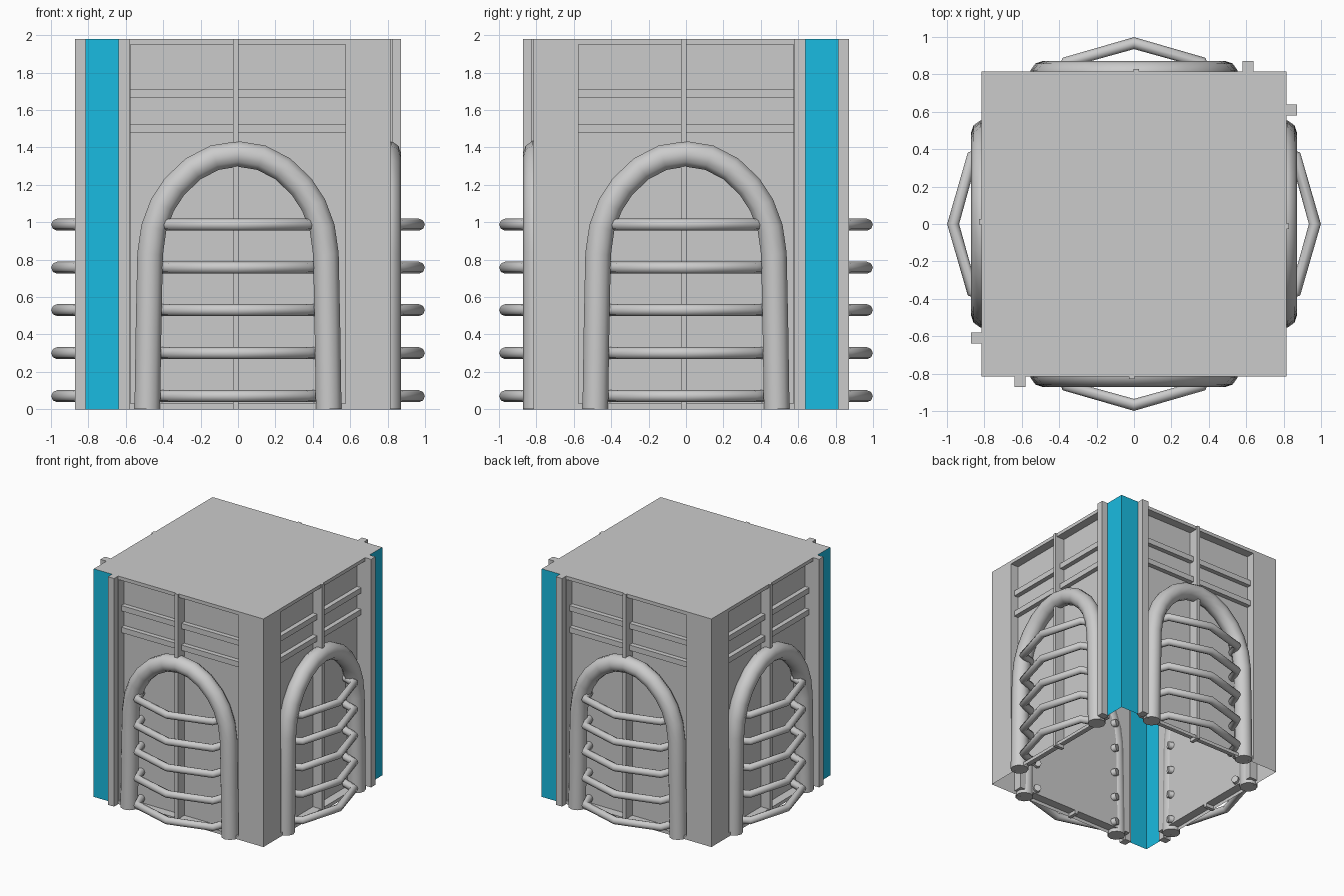
import bpy, bmesh, math

if "Cube" in bpy.data.objects:
    bpy.data.objects.remove(bpy.data.objects["Cube"])

H = 0.815      # half width of the block
TOP = 1.98     # height
R = 0.575      # half width of the recessed panel
D = 0.74       # distance of the recessed panel from the centre
Z0, Z1 = 0.03, 1.95
C = 0.64       # inner edge of the coloured corner

cyan = bpy.data.materials.new("cyan")
cyan.diffuse_color = (0.01, 0.5, 0.75, 1)
cyan.use_nodes = True
cyan.node_tree.nodes["Principled BSDF"].inputs["Base Color"].default_value = cyan.diffuse_color


def mesh_object(name, quads, mat=None):
    bm = bmesh.new()
    for q in quads:
        bm.faces.new([bm.verts.new(p) for p in q])
    bmesh.ops.remove_doubles(bm, verts=bm.verts, dist=1e-4)
    me = bpy.data.meshes.new(name)
    bm.to_mesh(me)
    bm.free()
    if mat:
        me.materials.append(mat)
    return me


def box(name, x0, x1, y0, y1, z0, z1):
    bm = bmesh.new()
    bmesh.ops.create_cube(bm, size=1)
    for v in bm.verts:
        v.co = ((x0 + x1) / 2 + v.co.x * (x1 - x0),
                (y0 + y1) / 2 + v.co.y * (y1 - y0),
                (z0 + z1) / 2 + v.co.z * (z1 - z0))
    me = bpy.data.meshes.new(name)
    bm.to_mesh(me)
    bm.free()
    return me


def tube(name, paths, radius, res):
    cu = bpy.data.curves.new(name, 'CURVE')
    cu.dimensions = '3D'
    cu.bevel_depth = radius
    cu.bevel_resolution = res
    cu.use_fill_caps = True
    for path in paths:
        sp = cu.splines.new('POLY')
        sp.points.add(len(path) - 1)
        for p, co in zip(sp.points, path):
            p.co = (*co, 1)
        sp.use_smooth = True
    ob = bpy.data.objects.new(name, cu)
    bpy.context.collection.objects.link(ob)
    me = bpy.data.meshes.new_from_object(ob.evaluated_get(bpy.context.evaluated_depsgraph_get()))
    bpy.data.objects.remove(ob)
    return me


def place(name, data, k=0):
    ob = bpy.data.objects.new(name, data)
    ob.rotation_euler.z = k * math.pi / 2
    bpy.context.collection.objects.link(ob)
    return ob


def front(x0, x1, z0, z1, y=-H):
    return [(x0, y, z0), (x1, y, z0), (x1, y, z1), (x0, y, z1)]


# arched tube path and bent rung paths, for the front side
half = [(0.485, 0), (0.478, 0.45), (0.47, 0.83), (0.45, 0.97), (0.405, 1.09),
        (0.34, 1.19), (0.24, 1.285), (0.125, 1.345)]
arch_pts = [(-x, -0.80, z) for x, z in half] + [(0, -0.80, 1.365)] \
    + [(x, -0.80, z) for x, z in reversed(half)]
rungs = [[(-0.42, -0.71, z), (-0.36, -0.865, z), (0, -0.967, z),
          (0.36, -0.865, z), (0.42, -0.71, z)]
         for z in (0.07, 0.30, 0.53, 0.757, 0.987)]
arch = tube("arch_tube", [arch_pts], 0.072, 3)
rung = tube("rungs", rungs, 0.032, 2)
post = box("centre_bar", -0.028, 0.002, -0.828, -D, 0, TOP)
rails = [box("cross_bar", -R, R, -0.78, -D, z, z + 0.047) for z in (1.477, 1.665)]

# four sides
for k in range(4):
    s = -1 if k % 2 == 0 else 1          # side on which the coloured corner lies
    strips = [(R, C), (C, H)]
    plain = [front(*sorted((s * R, s * C)), 0, TOP),
             front(*sorted((-s * R, -s * H)), 0, TOP),
             front(-R, R, 0, Z0), front(-R, R, Z1, TOP),
             front(-R, R, Z0, Z1, -D)]
    # reveals around the recessed panel
    rim = [(-R, Z0), (R, Z0), (R, Z1), (-R, Z1)]
    for (xa, za), (xb, zb) in zip(rim, rim[1:] + rim[:1]):
        plain.append([(xa, -H, za), (xb, -H, zb), (xb, -D, zb), (xa, -D, za)])
    place("wall", mesh_object("wall", plain), k)
    place("corner_plate", mesh_object(
        "corner_plate", [front(*sorted((s * C, s * H)), 0, TOP)], cyan), k)
    # raised strip next to the coloured corner
    fx = sorted((s * 0.58, s * C))
    place("edge_strip", box("edge_strip", *fx, -0.872, -0.80, 0, TOP), k)
    place("arch_tube", arch, k)
    place("rungs", rung, k)
    place("centre_bar", post, k)
    for r in rails:
        place("cross_bar", r, k)

# flat roof, open underneath
place("roof", mesh_object("roof", [[(-H, -H, TOP), (H, -H, TOP), (H, H, TOP), (-H, H, TOP)]]))
